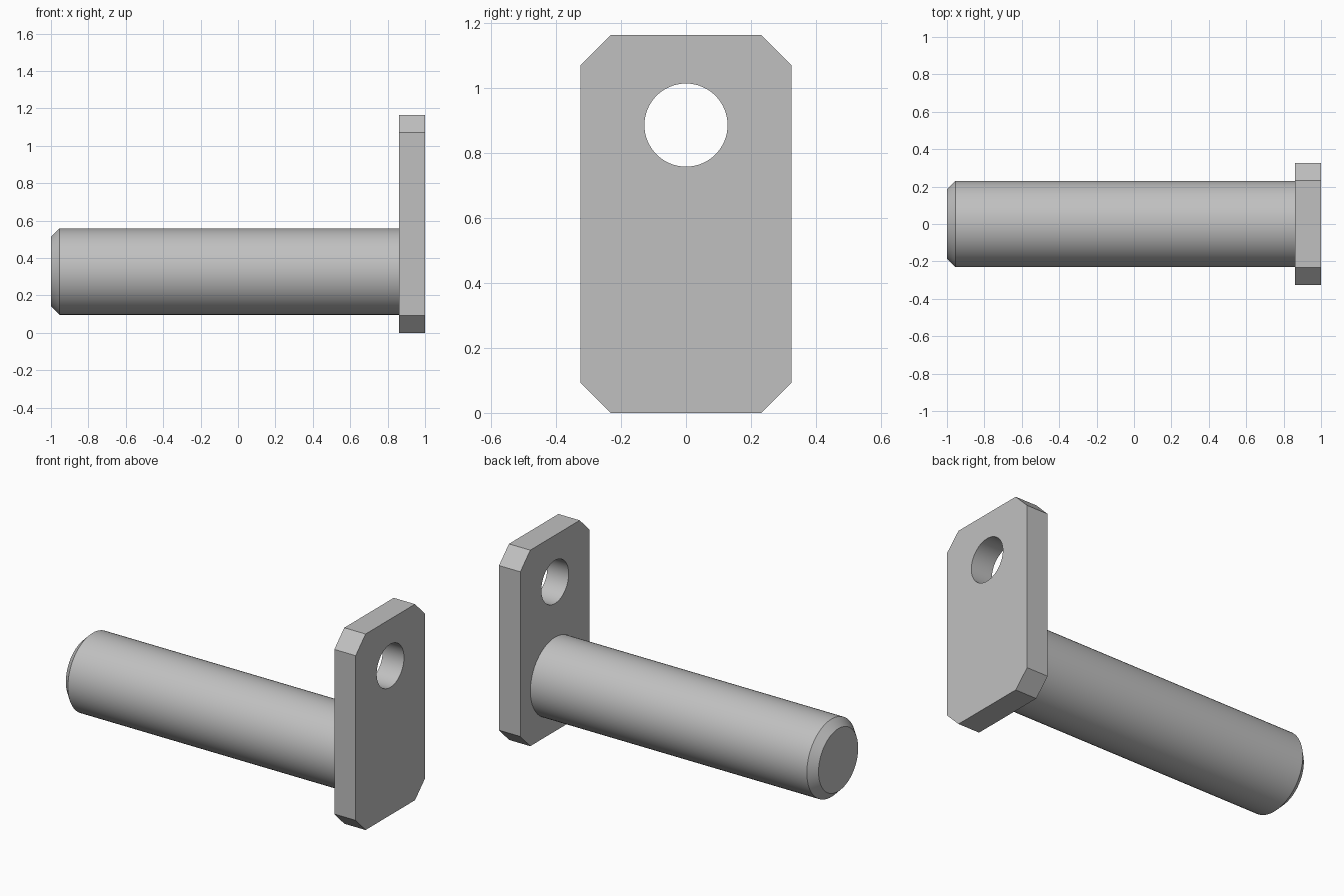
import bpy
import bmesh
from math import cos, sin, tau, pi, radians
from mathutils import Matrix, Vector

cube = bpy.data.objects.get("Cube")
if cube:
    bpy.data.objects.remove(cube, do_unlink=True)

# Dimensions
PLATE_BACK, PLATE_FACE = 0.86, 1.0
HALF_WIDTH, HEIGHT, CORNER = 0.325, 1.163, 0.093
HOLE_Z, HOLE_RADIUS = 0.886, 0.128
PIN_Z, PIN_RADIUS, PIN_CHAMFER = 0.327, 0.231, 0.045
SIDES = 64

# Single steel grey
steel = bpy.data.materials.new("steel_grey")
steel.use_nodes = True
grey = (0.53, 0.53, 0.53, 1.0)
steel.diffuse_color = grey
steel.node_tree.nodes["Principled BSDF"].inputs["Base Color"].default_value = grey


def finish(bm, name):
    """Turn a bmesh into a named object with sharp edges kept."""
    bmesh.ops.recalc_face_normals(bm, faces=bm.faces)
    mesh = bpy.data.meshes.new(name)
    bm.to_mesh(mesh)
    bm.free()
    mesh.materials.append(steel)
    obj = bpy.data.objects.new(name, mesh)
    bpy.context.collection.objects.link(obj)
    bpy.ops.object.select_all(action="DESELECT")
    obj.select_set(True)
    bpy.context.view_layer.objects.active = obj
    bpy.ops.object.shade_smooth_by_angle(angle=radians(30))
    return obj


def add_loop(bm, points):
    """Closed outline in the plane of the plate's inner face."""
    verts = [bm.verts.new((PLATE_BACK, y, z)) for y, z in points]
    return [bm.edges.new((v, verts[i - 1])) for i, v in enumerate(verts)]


# Plate: clipped-corner outline with a round hole, extruded along x
half = [(HALF_WIDTH - CORNER, 0), (HALF_WIDTH, CORNER),
        (HALF_WIDTH, HEIGHT - CORNER), (HALF_WIDTH - CORNER, HEIGHT)]
outline = half + [(-y, z) for y, z in reversed(half)]
hole = [(HOLE_RADIUS * cos(tau * i / SIDES), HOLE_Z + HOLE_RADIUS * sin(tau * i / SIDES))
        for i in range(SIDES)]
bm = bmesh.new()
edges = add_loop(bm, outline) + add_loop(bm, hole)
bmesh.ops.triangle_fill(bm, edges=edges, use_beauty=True, normal=Vector((1, 0, 0)))
front = bmesh.ops.extrude_face_region(bm, geom=bm.faces[:], use_keep_orig=True)
bmesh.ops.translate(bm, vec=(PLATE_FACE - PLATE_BACK, 0, 0),
                    verts=[g for g in front["geom"] if isinstance(g, bmesh.types.BMVert)])
finish(bm, "end_plate")

# Pin: cylinder along x through the plate, both rims chamfered
bm = bmesh.new()
bmesh.ops.create_cone(bm, cap_ends=True, segments=SIDES, radius1=PIN_RADIUS,
                      radius2=PIN_RADIUS, depth=2.0)
rims = [e for e in bm.edges if abs(e.verts[0].co.z - e.verts[1].co.z) < 0.01]
bmesh.ops.bevel(bm, geom=rims, offset=PIN_CHAMFER, segments=1, affect="EDGES")
bmesh.ops.transform(bm, verts=bm.verts,
                    matrix=Matrix.Translation((0, 0, PIN_Z)) @ Matrix.Rotation(pi / 2, 4, "Y"))
finish(bm, "pin_shaft")
